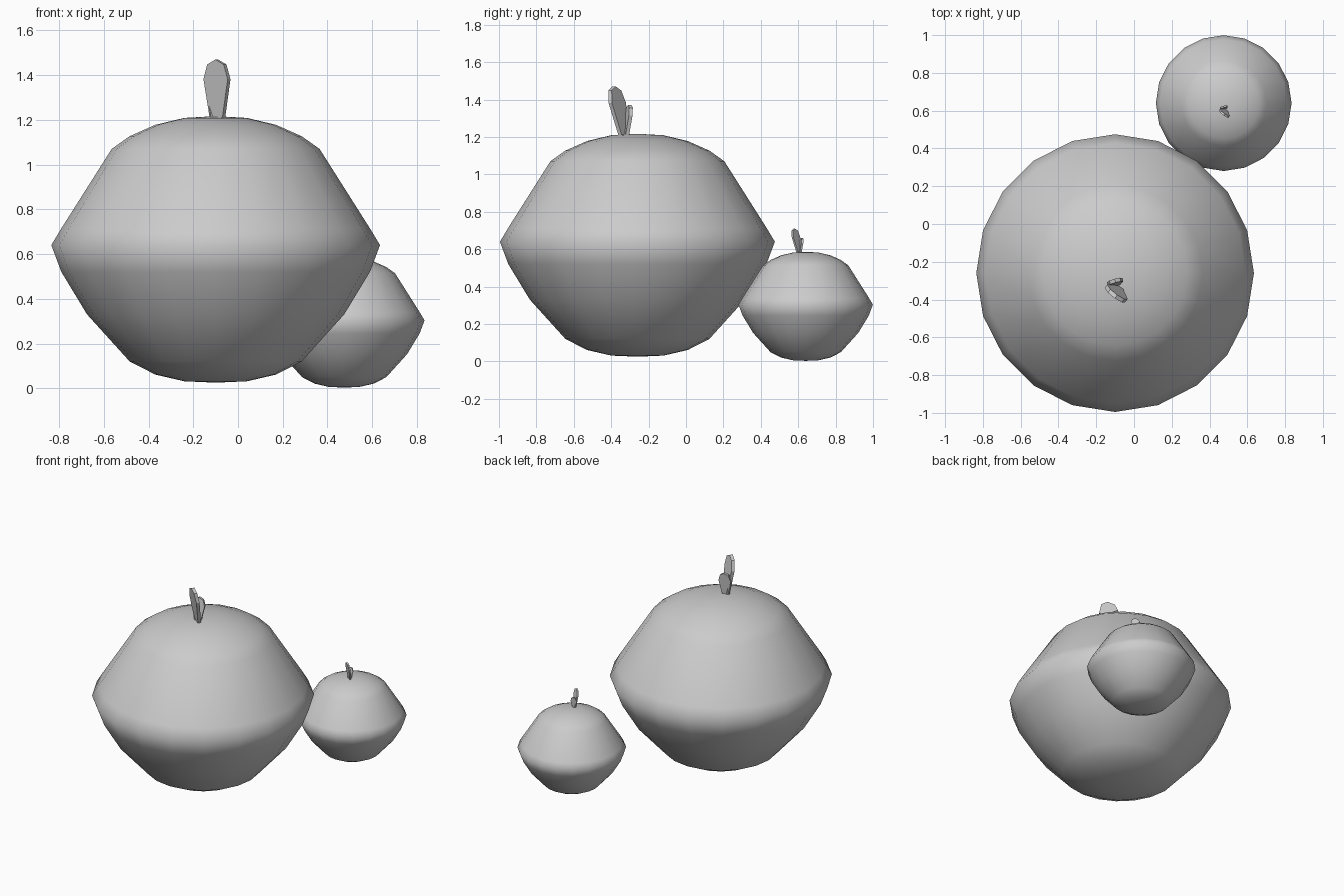
import bpy, bmesh, math
from mathutils import Vector

if "Cube" in bpy.data.objects:
    bpy.data.objects.remove(bpy.data.objects["Cube"])

SIDES = 20
# Radius, height from the bottom pole to the top pole
PROFILE = [(0.14, 0.006), (0.27, 0.036), (0.385, 0.095), (0.575, 0.305),
           (0.69, 0.495), (0.735, 0.615), (0.69, 0.69), (0.465, 1.045), (0.385, 1.102),
           (0.27, 1.153), (0.14, 1.184)]
TOP = 1.192
# Half width, fraction of the leaf length
LEAF = [(0.032, 0), (0.066, 0.68), (0.045, 0.92), (0.0, 1.0)]


def finish(name, bm, origin, scale):
    bmesh.ops.recalc_face_normals(bm, faces=bm.faces)
    mesh = bpy.data.meshes.new(name)
    bm.to_mesh(mesh)
    bm.free()
    ob = bpy.data.objects.new(name, mesh)
    ob.location = origin
    ob.scale = (scale,) * 3
    bpy.context.collection.objects.link(ob)
    return ob


def body(name, origin, scale):
    bm = bmesh.new()
    rings = [[bm.verts.new((r * math.cos(math.tau * i / SIDES),
                            r * math.sin(math.tau * i / SIDES), z))
              for i in range(SIDES)] for r, z in PROFILE]
    low, high = bm.verts.new((0, 0, 0)), bm.verts.new((0, 0, TOP))
    for i in range(SIDES):
        j = (i + 1) % SIDES
        for a, b in zip(rings, rings[1:]):
            bm.faces.new((a[i], a[j], b[j], b[i]))
        bm.faces.new((low, rings[0][j], rings[0][i]))
        bm.faces.new((high, rings[-1][i], rings[-1][j]))
    for f in bm.faces:
        f.smooth = True
    return finish(name, bm, origin, scale)


def leaf(name, origin, scale, base, tip, across, width, thick):
    base, tip = Vector(base), Vector(tip)
    u = Vector(across).normalized()
    n = Vector((-u.y, u.x, 0)) * thick / 2
    outline = LEAF + [(-w, t) for w, t in LEAF[-2::-1]]
    bm = bmesh.new()
    front, back = [[bm.verts.new(base.lerp(tip, t) + u * w * width + s * n)
                    for w, t in outline] for s in (-1, 1)]
    bm.faces.new(front)
    bm.faces.new(back[::-1])
    for i in range(len(outline)):
        j = (i + 1) % len(outline)
        bm.faces.new((front[i], front[j], back[j], back[i]))
    return finish(name, bm, origin, scale)


# Two fruits, the small one a scaled copy of the large one
for label, origin, scale in (("large", (-0.10, -0.26, 0.025), 1.0),
                             ("small", (0.475, 0.64, 0.003), 0.489)):
    body(label + "_fruit", origin, scale)
    leaf(label + "_fruit_long_leaf", origin, scale, (0.008, -0.07, 1.17),
         (0.005, -0.125, 1.445), (0.82, -0.57, 0), 1.0, 0.022)
    leaf(label + "_fruit_short_leaf", origin, scale, (0.0, -0.062, 1.17),
         (0.0, -0.04, 1.345), (0.96, 0.27, 0), 0.64, 0.02)
